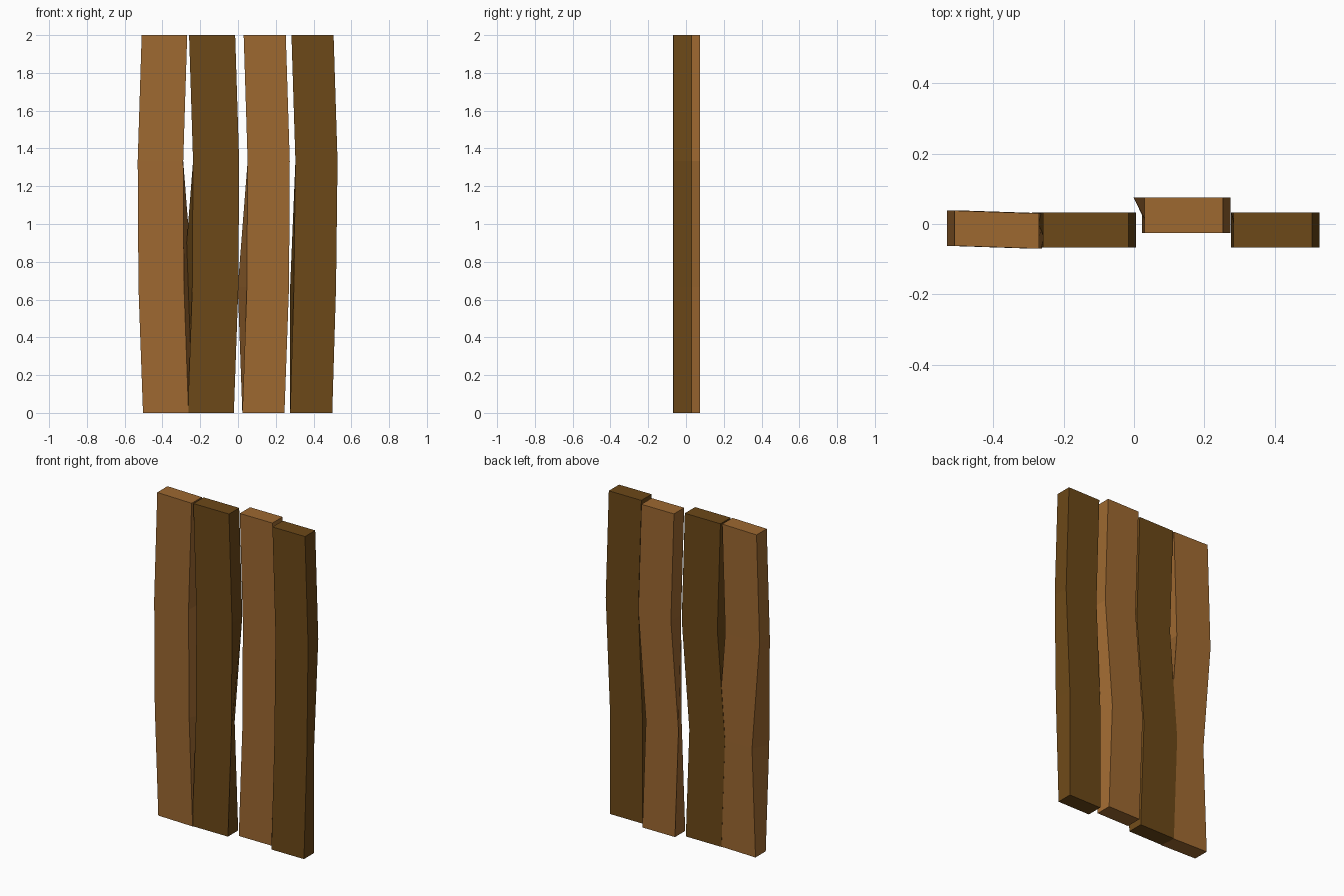
import bpy, bmesh

if "Cube" in bpy.data.objects:
    bpy.data.objects.remove(bpy.data.objects["Cube"])

LEVELS = (0.0, 0.667, 1.333, 2.0)


def material(name, color):
    mat = bpy.data.materials.new(name)
    mat.diffuse_color = (*color, 1)
    mat.use_nodes = True
    mat.node_tree.nodes["Principled BSDF"].inputs["Base Color"].default_value = mat.diffuse_color
    return mat


light = material("light_wood", (0.34, 0.14, 0.03))
dark = material("dark_wood", (0.15, 0.065, 0.009))


def plank(name, x0, x1, y, mat, front, back, tilt=0.0, depth=0.1):
    """Warped board: front and back edges slide sideways at each level."""
    bm = bmesh.new()
    rings = []
    for z, f, b in zip(LEVELS, front, back):
        corners = ((x0 + f, y - depth / 2 + tilt), (x1 + f, y - depth / 2 - tilt),
                   (x1 + b, y + depth / 2 - tilt), (x0 + b, y + depth / 2 + tilt))
        rings.append([bm.verts.new((cx, cy, z)) for cx, cy in corners])
    bm.faces.new(rings[0][::-1])
    bm.faces.new(rings[-1])
    for lo, hi in zip(rings, rings[1:]):
        for i in range(4):
            j = (i + 1) % 4
            bm.faces.new((lo[i], lo[j], hi[j], hi[i]))
    bmesh.ops.recalc_face_normals(bm, faces=bm.faces)
    mesh = bpy.data.meshes.new(name)
    bm.to_mesh(mesh)
    bm.free()
    mesh.materials.append(mat)
    obj = bpy.data.objects.new(name, mesh)
    bpy.context.collection.objects.link(obj)


# Sideways drift of the front and back edges, bottom to top
FRONT = (0, 0.024, 0.028, 0.007)
BACK = (0, -0.024, 0.028, 0.007)
BACK_STRAIGHT = (0, 0.0, 0.028, 0.007)


def flip(shifts):
    return [-s for s in shifts]


# Four boards from left to right; the first warps the opposite way
plank("plank_left", -0.503, -0.262, -0.016, light, flip(FRONT), flip(BACK), 0.004)
plank("plank_centre_left", -0.266, -0.022, -0.017, dark, FRONT, BACK)
plank("plank_centre_right", 0.023, 0.246, 0.025, light, FRONT, BACK)
plank("plank_right", 0.276, 0.499, -0.017, dark, (0, 0.02, 0.028, 0.007), BACK_STRAIGHT)
